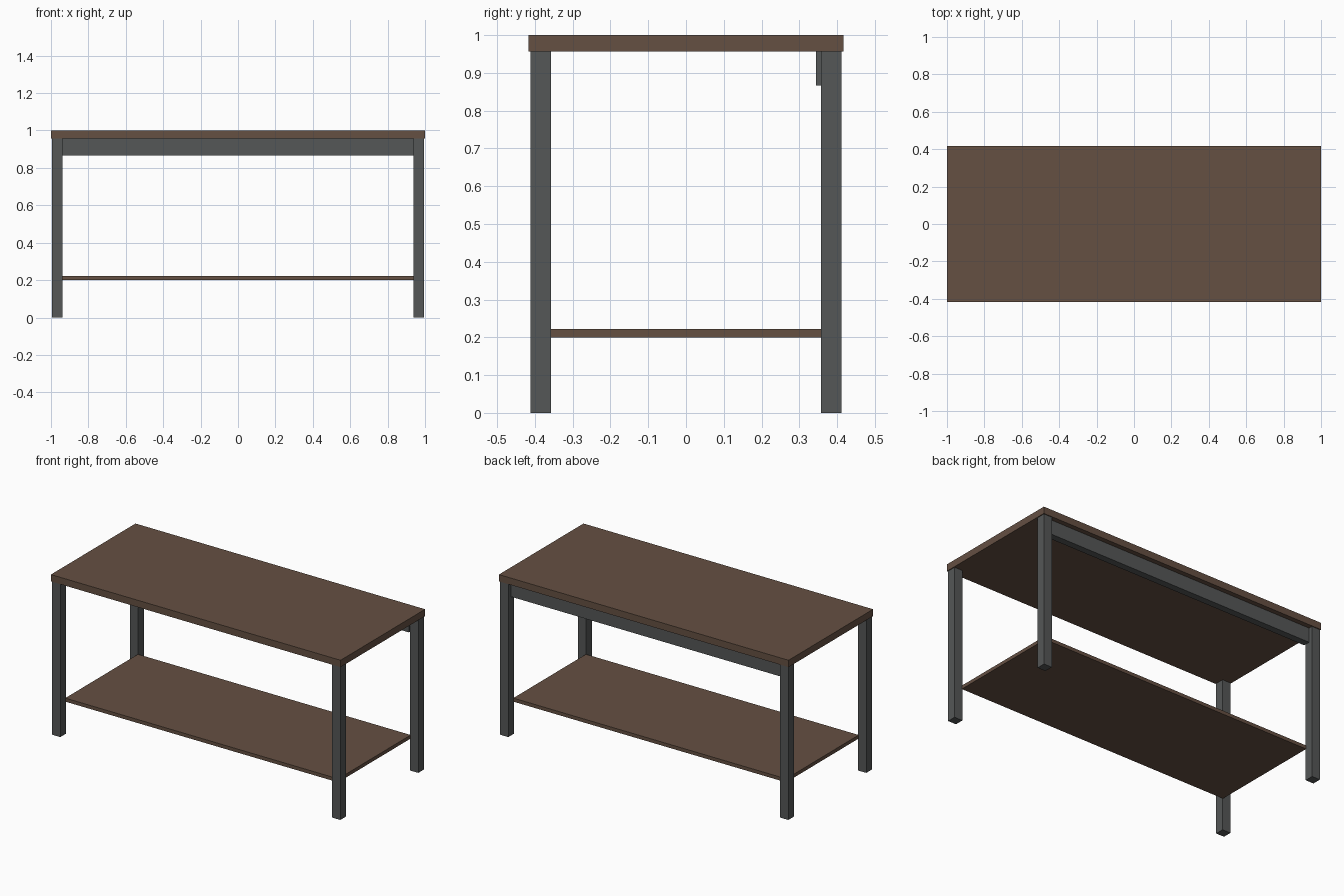
import bpy

if "Cube" in bpy.data.objects:
    bpy.data.objects.remove(bpy.data.objects["Cube"])


def material(name, color):
    m = bpy.data.materials.new(name)
    m.diffuse_color = color
    m.use_nodes = True
    m.node_tree.nodes["Principled BSDF"].inputs["Base Color"].default_value = m.diffuse_color
    return m


wood = material("brown_wood", (0.13, 0.08, 0.055, 1))
metal = material("dark_grey", (0.09, 0.095, 0.095, 1))


def box(name, x, y, z, mat):
    """Box from (min, max) ranges on each axis."""
    bpy.ops.mesh.primitive_cube_add(
        size=1, location=[(r[0] + r[1]) / 2 for r in (x, y, z)])
    ob = bpy.context.object
    ob.name = name
    ob.scale = [r[1] - r[0] for r in (x, y, z)]
    bpy.ops.object.transform_apply(location=False, rotation=False, scale=True)
    ob.data.materials.append(mat)
    return ob


# Table top and lower shelf
box("table_top", (-1, 1), (-0.417, 0.417), (0.957, 1), wood)
box("lower_shelf", (-0.942, 0.942), (-0.358, 0.358), (0.2, 0.222), wood)

# Four square legs
for sx, side in ((-1, "left"), (1, "right")):
    for sy, end in ((-1, "front"), (1, "back")):
        box(f"{end}_{side}_leg",
            sorted((sx * 0.939, sx * 0.995)),
            sorted((sy * 0.357, sy * 0.412)),
            (0, 0.957), metal)

# Rail under the top at the back
box("back_rail", (-0.939, 0.939), (0.344, 0.387), (0.867, 0.957), metal)
